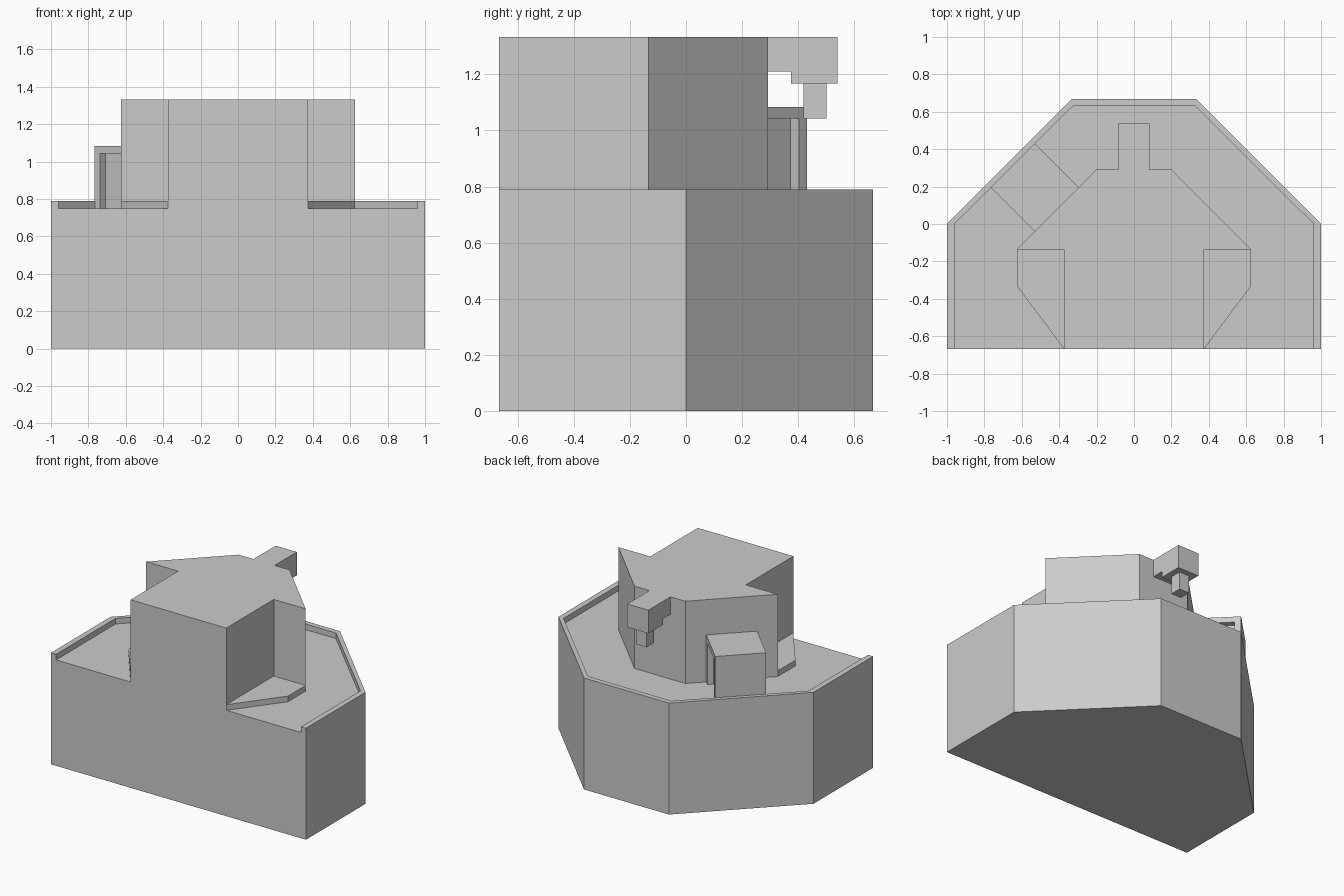
import bpy, bmesh

if "Cube" in bpy.data.objects:
    bpy.data.objects.remove(bpy.data.objects["Cube"])


def prism(name, outline, lo, hi, axis='Z'):
    """Closed prism: outline is (x, y) extruded in z, or (y, z) extruded in x."""
    def place(p, h):
        return (p[0], p[1], h) if axis == 'Z' else (h, p[0], p[1])
    bm = bmesh.new()
    face = bm.faces.new([bm.verts.new(place(p, lo)) for p in outline])
    ext = bmesh.ops.extrude_face_region(bm, geom=[face], use_keep_orig=True)
    moved = [v for v in ext['geom'] if isinstance(v, bmesh.types.BMVert)]
    d = hi - lo
    bmesh.ops.translate(bm, verts=moved, vec=(0, 0, d) if axis == 'Z' else (d, 0, 0))
    bmesh.ops.recalc_face_normals(bm, faces=bm.faces[:])
    mesh = bpy.data.meshes.new(name)
    bm.to_mesh(mesh)
    bm.free()
    ob = bpy.data.objects.new(name, mesh)
    bpy.context.collection.objects.link(ob)
    return ob


def mirrored(half):
    """Complete an outline across x = 0."""
    return half + [(-x, y) for x, y in reversed(half)]


def diagonal(points):
    """Convert (x+y, y-x) coordinates to (x, y) for parts turned 45 degrees."""
    return [((s - d) / 2, (s + d) / 2) for s, d in points]


FRONT, DECK, RIM, TOP = -0.667, 0.75, 0.79, 1.333

# Base body and the raised rim around its sides and back
outer = [(1, FRONT), (1, 0), (0.333, 0.667)]
inner = [(0.96, FRONT), (0.96, 0), (0.327, 0.63)]
prism("base", mirrored(outer), 0, DECK)
prism("rim", mirrored(outer) + mirrored(inner)[::-1], DECK, RIM)

# Upper building
prism("tower", mirrored([(0.375, FRONT), (0.375, -0.135), (0.625, -0.135),
                         (0.2, 0.292)]), DECK, TOP)

# Low ledges in the front corners of the tower
for side, sx in (("left", -1), ("right", 1)):
    prism("ledge_" + side, [(sx * x, y) for x, y in
                            [(0.375, FRONT), (0.625, -0.333), (0.625, -0.135), (0.375, -0.135)]],
          DECK, RIM)

# Hoist beam and hanging block at the back
prism("hoist_beam", [(0.292, TOP), (0.54, TOP), (0.54, 1.168), (0.375, 1.168),
                     (0.375, 1.21), (0.292, 1.21)], -0.083, 0.083, 'X')
prism("hoist_block", [(0.418, 1.043), (0.5, 1.043), (0.5, 1.168), (0.418, 1.168)],
      -0.04, 0.04, 'X')

# Diagonal annex: H-shaped plan gives a recessed doorway at each end
s0, s1, d0, d1, t = -0.57, -0.10, 0.491, 0.962, 0.058
prism("annex_walls", diagonal([
    (s0, d0), (s1, d0), (s1, d0 + t), (s1 - t, d0 + t), (s1 - t, d1 - t), (s1, d1 - t),
    (s1, d1), (s0, d1), (s0, d1 - t), (s0 + t, d1 - t), (s0 + t, d0 + t), (s0, d0 + t)]),
    DECK, 1.043)
prism("annex_roof", diagonal([(s0, d0), (s1, d0), (s1, d1), (s0, d1)]), 1.043, 1.083)
